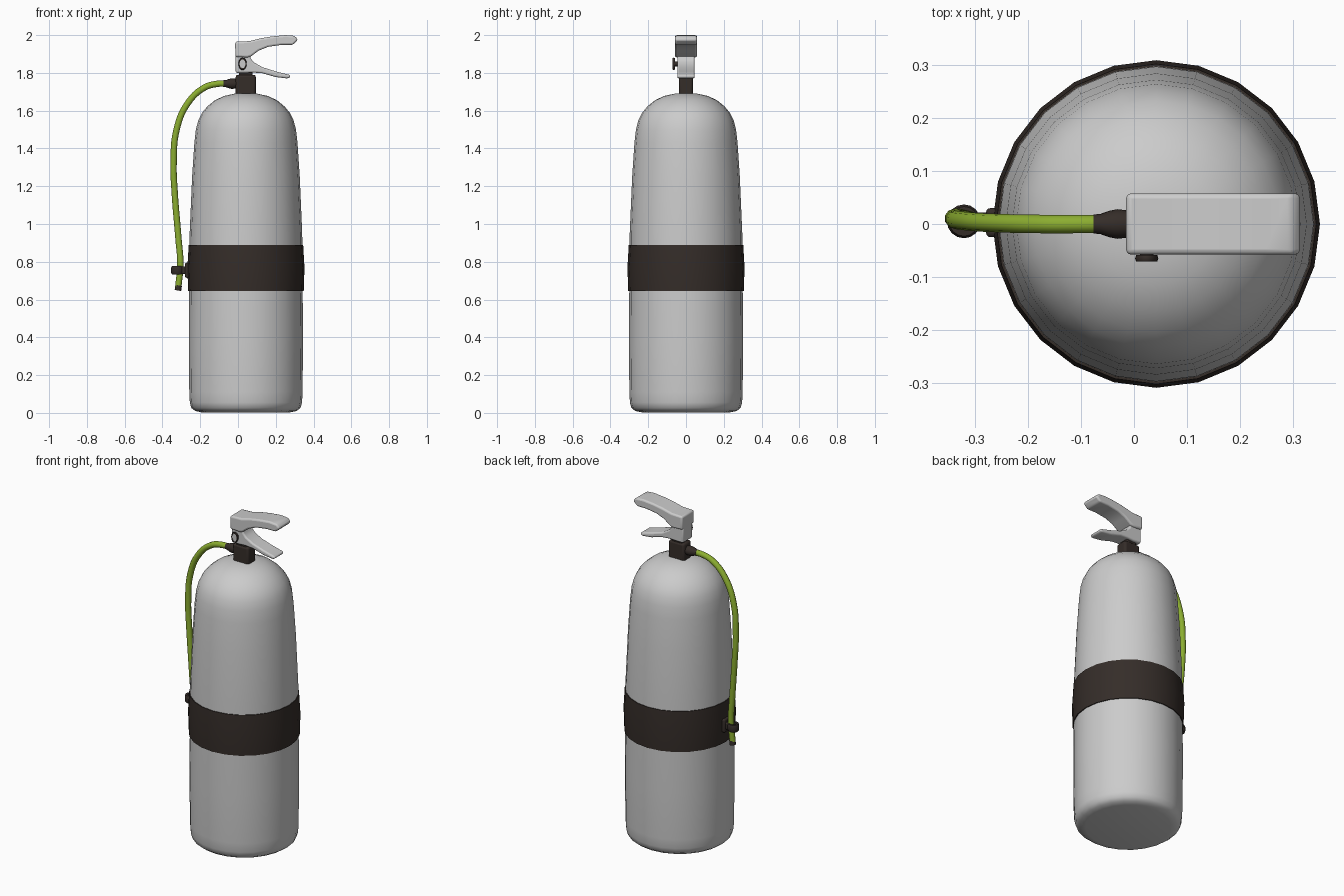
import bpy, bmesh, math
from mathutils import Vector, Matrix

if "Cube" in bpy.data.objects:
    bpy.data.objects.remove(bpy.data.objects["Cube"])

CX = 0.042  # cylinder axis


def material(name, rgb):
    m = bpy.data.materials.new(name)
    m.diffuse_color = (*rgb, 1)
    m.use_nodes = True
    m.node_tree.nodes["Principled BSDF"].inputs["Base Color"].default_value = m.diffuse_color
    return m


DARK = material("dark_rubber", (0.035, 0.026, 0.022))
GREEN = material("green_hose", (0.26, 0.42, 0.03))


def finish(name, bm, mat=None, bevel=0, angle=40, segments=3):
    bmesh.ops.recalc_face_normals(bm, faces=bm.faces)
    me = bpy.data.meshes.new(name)
    bm.to_mesh(me)
    bm.free()
    ob = bpy.data.objects.new(name, me)
    bpy.context.collection.objects.link(ob)
    if mat:
        me.materials.append(mat)
    if bevel:
        b = ob.modifiers.new("bevel", 'BEVEL')
        b.width, b.segments, b.limit_method = bevel, segments, 'ANGLE'
        b.angle_limit = math.radians(35)
    bpy.ops.object.select_all(action='DESELECT')
    ob.select_set(True)
    bpy.context.view_layer.objects.active = ob
    bpy.ops.object.shade_smooth_by_angle(angle=math.radians(angle))
    return ob


def lathe(name, profile, sides, origin, axis='Z', mat=None, angle=40, closed=False):
    """Revolve (radius, height) points about an axis through origin."""
    bm = bmesh.new()
    pts = [bm.verts.new((r, 0, z)) for r, z in profile]
    edges = [bm.edges.new(p) for p in zip(pts, pts[1:])]
    if closed:
        edges.append(bm.edges.new((pts[-1], pts[0])))
    bmesh.ops.spin(bm, geom=pts + edges, cent=(0, 0, 0), axis=(0, 0, 1),
                   angle=math.tau, steps=sides)
    bmesh.ops.remove_doubles(bm, verts=bm.verts, dist=1e-5)
    rot = Vector({'Z': (0, 0, 1), '-X': (-1, 0, 0), '-Y': (0, -1, 0)}[axis]).to_track_quat('Z', 'Y')
    bm.transform(Matrix.Translation(origin) @ rot.to_matrix().to_4x4())
    return finish(name, bm, mat, angle=angle)


def plate(name, outline, half_width, bevel):
    """Extrude a side outline (x, z) across y."""
    bm = bmesh.new()
    f = bm.faces.new([bm.verts.new((x, -half_width, z)) for x, z in outline])
    ext = bmesh.ops.extrude_face_region(bm, geom=[f])['geom']
    bmesh.ops.translate(bm, vec=(0, 2 * half_width, 0),
                        verts=[v for v in ext if isinstance(v, bmesh.types.BMVert)])
    return finish(name, bm, None, bevel, 50)


def box(name, lo, hi, mat, bevel):
    bm = bmesh.new()
    bmesh.ops.create_cube(bm, size=1)
    lo, hi = Vector(lo), Vector(hi)
    bm.transform(Matrix.Translation((lo + hi) / 2) @ Matrix.Diagonal((*(hi - lo), 1)))
    return finish(name, bm, mat, bevel, 50)


def tube(name, points, radius, mat):
    cu = bpy.data.curves.new(name, 'CURVE')
    cu.dimensions, cu.bevel_depth, cu.bevel_resolution = '3D', radius, 3
    cu.use_fill_caps, cu.resolution_u = True, 6
    s = cu.splines.new('BEZIER')
    s.bezier_points.add(len(points) - 1)
    for bp, p in zip(s.bezier_points, points):
        bp.co = p
        bp.handle_left_type = bp.handle_right_type = 'AUTO'
    cu.materials.append(mat)
    ob = bpy.data.objects.new(name, cu)
    bpy.context.collection.objects.link(ob)
    return ob


# Pressure cylinder
lathe("cylinder_body", [
    (0, 0.003), (0.235, 0.003), (0.268, 0.01), (0.289, 0.026), (0.297, 0.055), (0.3, 0.11),
    (0.302, 0.4), (0.3, 0.7), (0.298, 0.95), (0.285, 1.25), (0.273, 1.43), (0.265, 1.5),
    (0.252, 1.55), (0.233, 1.588), (0.205, 1.622), (0.165, 1.655), (0.115, 1.678),
    (0.06, 1.69), (0, 1.692)], 24, (CX, 0, 0), angle=60)

# Dark band round the middle
lathe("body_band", [(0.295, 0.645), (0.306, 0.645), (0.31, 0.77), (0.303, 0.89), (0.29, 0.89)],
      24, (CX, 0, 0), mat=DARK, closed=True)

# Valve neck and hose connector
box("valve_neck", (-0.012, -0.036, 1.675), (0.094, 0.036, 1.79), DARK, 0.012)
box("neck_collar", (0.005, -0.03, 1.77), (0.077, 0.03, 1.82), DARK, 0.01)
lathe("hose_connector", [(0, 0), (0.026, 0), (0.026, 0.012), (0.028, 0.03), (0.025, 0.045),
                         (0.019, 0.062), (0.018, 0.075), (0, 0.075)],
      16, (-0.002, 0, 1.743), '-X', DARK, 45)

# Grip: valve block with the fixed lower handle
plate("lower_handle", [
    (-0.012, 1.8), (-0.014, 1.91), (0.06, 1.91), (0.068, 1.875), (0.085, 1.855), (0.13, 1.83),
    (0.2, 1.808), (0.27, 1.79), (0.28, 1.78), (0.265, 1.77), (0.2, 1.778), (0.13, 1.798),
    (0.08, 1.802), (0.04, 1.8)], 0.046, 0.009)

# Squeeze lever on top
plate("upper_lever", [
    (-0.014, 1.885), (-0.015, 1.965), (0.06, 1.968), (0.12, 1.983), (0.18, 1.993),
    (0.25, 2.0), (0.3, 1.996), (0.318, 1.975), (0.29, 1.948), (0.23, 1.948), (0.16, 1.938),
    (0.11, 1.918), (0.07, 1.888), (0.05, 1.882)], 0.058, 0.01)

# Pressure gauge on the front of the block
lathe("gauge_stem", [(0, 0), (0.013, 0), (0.013, 0.018), (0, 0.018)], 12,
      (0.024, -0.043, 1.848), '-Y', DARK)
gauge = lathe("gauge_rim", [(0, 0), (0.02, 0), (0.022, 0.006), (0.02, 0.012), (0.016, 0.012),
                            (0.016, 0.009), (0, 0.009)], 20, (0, 0, 0), '-Y', DARK)
face = lathe("gauge_face", [(0, 0.0095), (0.0155, 0.0095), (0.0155, 0.008)], 20, (0, 0, 0), '-Y')
for ob in (gauge, face):
    ob.location = (0.024, -0.059, 1.848)
    ob.scale.z = 1.5

# Hose hanging down the left side
tube("hose", [(-0.06, 0, 1.743), (-0.11, 0, 1.742), (-0.178, 0, 1.722), (-0.267, 0.002, 1.638),
              (-0.325, 0.006, 1.5), (-0.341, 0.01, 1.315), (-0.336, 0.012, 1.18),
              (-0.315, 0.008, 0.92), (-0.305, 0.005, 0.785), (-0.316, 0.005, 0.668)], 0.0175, GREEN)
tube("hose_tip", [(-0.314, 0.005, 0.675), (-0.318, 0.005, 0.648)], 0.0182, DARK)

# Hose clip: ring and the lug that joins it to the band
lathe("clip_ring", [(0.016, -0.022), (0.028, -0.022), (0.032, -0.012), (0.032, 0.012),
                    (0.028, 0.022), (0.016, 0.022)], 16, (-0.322, 0.005, 0.755),
      mat=DARK, closed=True)
box("clip_lug", (-0.3, -0.014, 0.735), (-0.25, 0.022, 0.775), DARK, 0.006)
box("clip_base", (-0.28, -0.025, 0.715), (-0.255, 0.03, 0.795), DARK, 0.008)
